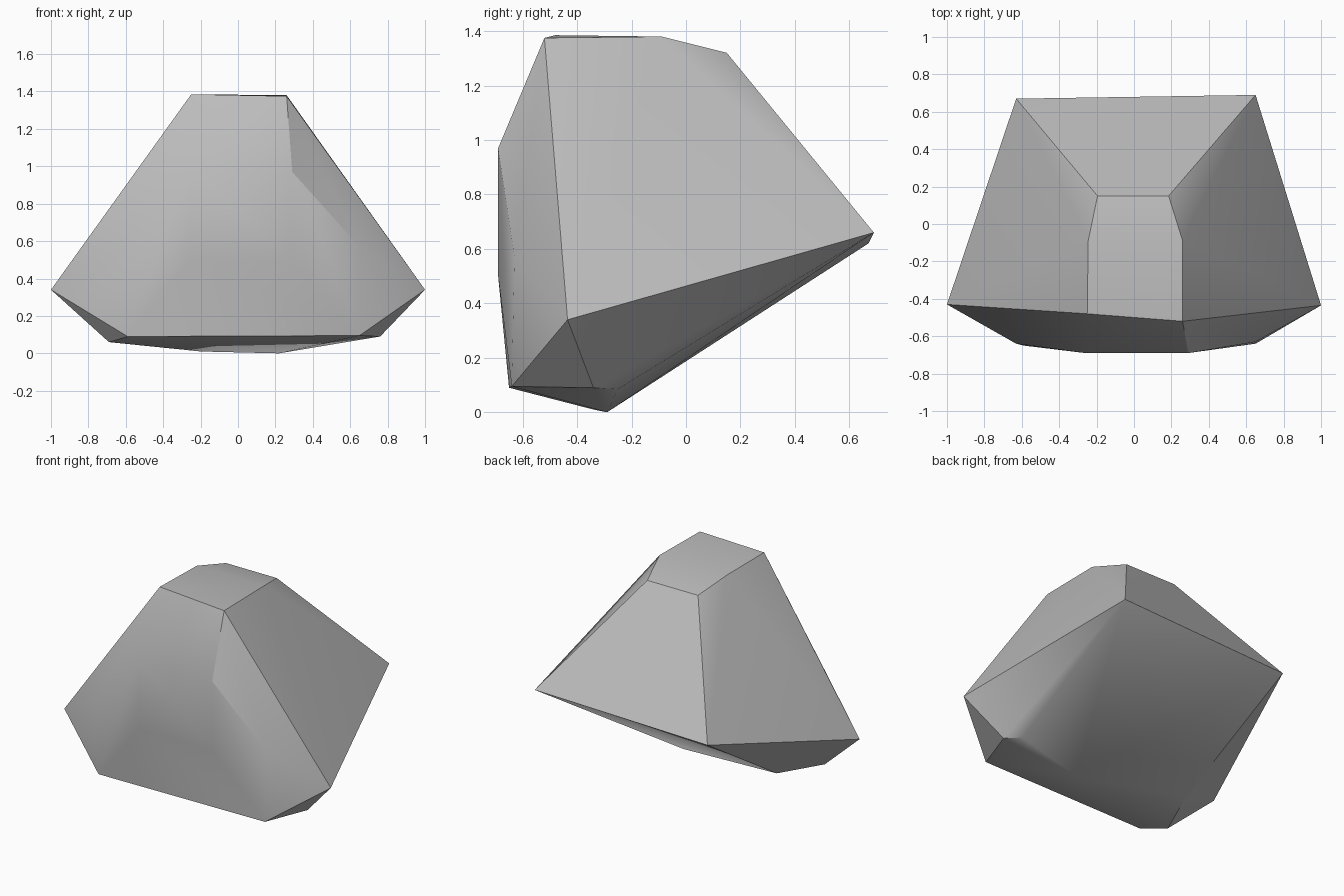
import bpy, bmesh
from math import radians

# Remove the default cube
default_cube = bpy.data.objects.get("Cube")
if default_cube:
    bpy.data.objects.remove(default_cube, do_unlink=True)

# Stone colour
stone = bpy.data.materials.new("grey stone")
stone.use_nodes = True
stone_colour = (0.5, 0.5, 0.5, 1)
stone.diffuse_color = stone_colour
stone.node_tree.nodes["Principled BSDF"].inputs["Base Color"].default_value = stone_colour

# Corners of the boulder, grouped by region
crown = [(-.25, -.48, 1.385), (.26, -.52, 1.375), (.26, -.09, 1.38),
         (-.245, -.09, 1.38), (-.195, .15, 1.32), (.185, .15, 1.32)]
back_corners = [(-.63, .67, .62), (.65, .69, .66)]
side_corners = [(-1, -.43, .34), (1, -.435, .34)]
front_bulge = [(-.26, -.69, .97), (.29, -.69, .97), (-.26, -.69, .5),
               (.29, -.69, .5), (-.63, -.64, .56), (.65, -.63, .57)]
lower_rim = [(-.59, -.65, .09), (.65, -.64, .095), (-.69, -.5, .06),
             (.76, -.34, .09), (.68, -.25, .085), (-.56, -.17, .09)]
underside = [(-.2, -.34, .01), (.22, -.29, 0)]


def make_boulder(name, corners, material):
    """Wrap a tight faceted skin around the corners."""
    bm = bmesh.new()
    for corner in corners:
        bm.verts.new(corner)
    hull = bmesh.ops.convex_hull(bm, input=list(bm.verts))
    inside = [item for item in hull["geom_interior"]
              if isinstance(item, bmesh.types.BMVert)]
    bmesh.ops.delete(bm, geom=inside, context="VERTS")
    # Merge triangles that lie in nearly the same plane
    bmesh.ops.dissolve_limit(bm, angle_limit=radians(2),
                             verts=list(bm.verts), edges=list(bm.edges))
    bmesh.ops.recalc_face_normals(bm, faces=list(bm.faces))
    mesh = bpy.data.meshes.new(name)
    bm.to_mesh(mesh)
    bm.free()
    mesh.materials.append(material)
    boulder = bpy.data.objects.new(name, mesh)
    bpy.context.collection.objects.link(boulder)
    return boulder


boulder = make_boulder("boulder", crown + back_corners + side_corners
                       + front_bulge + lower_rim + underside, stone)

# Soft shading over shallow facets, crisp main ridges
bpy.ops.object.select_all(action="DESELECT")
boulder.select_set(True)
bpy.context.view_layer.objects.active = boulder
bpy.ops.object.shade_smooth_by_angle(angle=radians(30))
